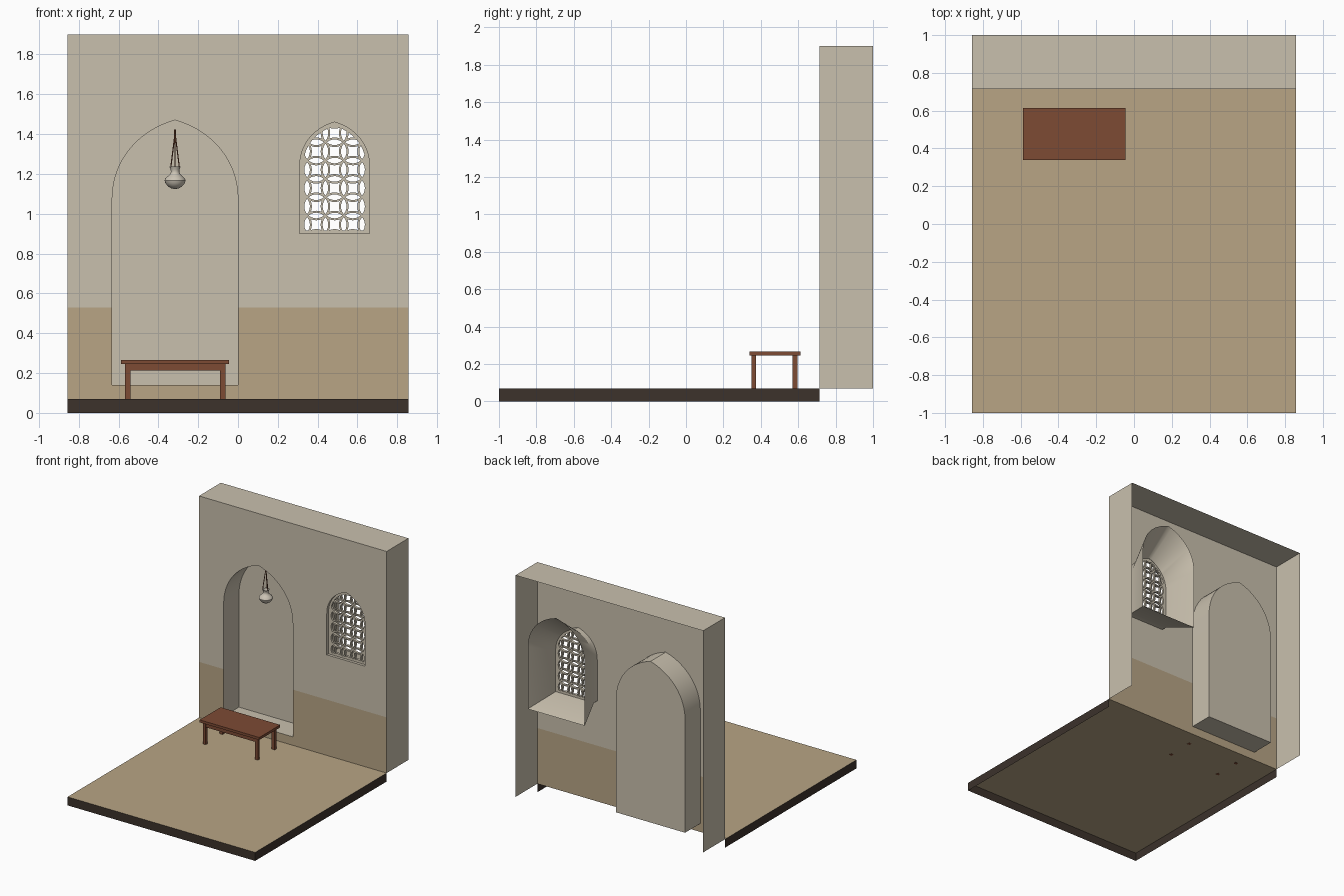
import bpy, bmesh, math
from mathutils import Vector

if "Cube" in bpy.data.objects:
    bpy.data.objects.remove(bpy.data.objects["Cube"])


def material(name, rgb):
    m = bpy.data.materials.new(name)
    m.diffuse_color = (*rgb, 1)
    m.use_nodes = True
    m.node_tree.nodes["Principled BSDF"].inputs["Base Color"].default_value = m.diffuse_color
    return m


PLASTER = material("pale plaster", (0.584, 0.527, 0.423))
SAND = material("sand", (0.479, 0.376, 0.235))
DARK = material("dark earth", (0.045, 0.032, 0.024))
WOOD = material("red brown wood", (0.205, 0.069, 0.034))
CLAY = material("pale clay", (0.60, 0.55, 0.46))


def finish(name, bm, mat, smooth=False):
    me = bpy.data.meshes.new(name)
    bm.to_mesh(me)
    bm.free()
    ob = bpy.data.objects.new(name, me)
    bpy.context.collection.objects.link(ob)
    me.materials.append(mat)
    if smooth:
        bpy.ops.object.select_all(action='DESELECT')
        bpy.context.view_layer.objects.active = ob
        ob.select_set(True)
        bpy.ops.object.shade_smooth_by_angle(angle=math.radians(30))
    return ob


def fill(bm, loops, y, facing=-1):
    """Flat upright sheet at depth y; loops after the first are holes."""
    edges = []
    for loop in loops:
        vs = [bm.verts.new((x, y, z)) for x, z in loop]
        edges += [bm.edges.new((vs[i - 1], vs[i])) for i in range(len(vs))]
    res = bmesh.ops.triangle_fill(bm, use_beauty=True, edges=edges, normal=(0, facing, 0))
    for f in res["geom"]:
        if isinstance(f, bmesh.types.BMFace):
            f.normal_update()
            if f.normal.y * facing < 0:
                f.normal_flip()


def loft(bm, a, ya, b, yb, inward=True):
    """Band of quads joining two matching outlines."""
    va = [bm.verts.new((x, ya, z)) for x, z in a]
    vb = [bm.verts.new((x, yb, z)) for x, z in b]
    for i in range(len(a)):
        q = (va[i - 1], va[i], vb[i], vb[i - 1])
        bm.faces.new(q if inward else q[::-1])


def quads(name, faces, mat):
    bm = bmesh.new()
    for f in faces:
        bm.faces.new([bm.verts.new(p) for p in f])
    return finish(name, bm, mat)


def arch(cx, hw, z0, zs, zt, n=14):
    """Pointed arch outline, counterclockwise seen from the front."""
    rise, half = zt - zs, []
    for i in range(n + 1):
        t = i / n
        s = 1 - t
        half.append((hw * (s**3 + 3*s*s*t + 3*s*t*t*0.55),
                     s**3*zs + 3*s*s*t*(zs + 0.52*rise) + 3*s*t*t*(zt - 0.12*rise) + t**3*zt))
    return ([(cx - hw, z0), (cx + hw, z0)] + [(cx + x, z) for x, z in half]
            + [(cx - x, z) for x, z in reversed(half[:-1])])


W, F, T = 0.857, 0.715, 0.07      # half width, wall front, floor height
BAND, TOP = 0.53, 1.9

# Floor: open underneath and at the back
quads("floor_top", [[(-W, -1, T), (W, -1, T), (W, F, T), (-W, F, T)]], SAND)
quads("floor_rim", [[(-W, -1, 0), (W, -1, 0), (W, -1, T), (-W, -1, T)],
                    [(W, -1, 0), (W, F, 0), (W, F, T), (W, -1, T)],
                    [(-W, F, 0), (-W, -1, 0), (-W, -1, T), (-W, F, T)]], DARK)

# Wall shell: front with openings, top and ends
NX, NH = -0.316, 0.316
niche = arch(NX, NH, 0.14, 1.07, 1.47)
CX = 0.485
win = arch(CX, 0.175, 0.90, 1.24, 1.46)
L, R = NX - NH, NX + NH
upper = ([(-W, BAND), (L, BAND)] + niche[2:][::-1] + [(R, BAND), (W, BAND), (W, TOP), (-W, TOP)])
bm = bmesh.new()
fill(bm, [upper, win], F)
finish("wall_front_upper", bm, PLASTER)
bm = bmesh.new()
fill(bm, [[(-W, T), (W, T), (W, BAND), (R, BAND), (R, 0.14), (L, 0.14), (L, BAND), (-W, BAND)]], F)
finish("wall_front_dado", bm, SAND)
quads("wall_top_and_ends", [[(-W, F, TOP), (W, F, TOP), (W, 1, TOP), (-W, 1, TOP)],
                            [(W, F, T), (W, 1, T), (W, 1, TOP), (W, F, TOP)],
                            [(-W, 1, T), (-W, F, T), (-W, F, TOP), (-W, 1, TOP)]], PLASTER)

# Blind niche
bm = bmesh.new()
loft(bm, niche, F, niche, 0.915)
fill(bm, [niche], 0.915)
bmesh.ops.remove_doubles(bm, verts=bm.verts, dist=1e-5)
finish("niche", bm, PLASTER, True)

# Window reveal, splayed towards the back
bm = bmesh.new()
loft(bm, win, F, win, 0.76)
loft(bm, win, 0.76, arch(CX, 0.26, 0.826, 1.34, 1.645), 1.0)
bmesh.ops.remove_doubles(bm, verts=bm.verts, dist=1e-5)
finish("window_reveal", bm, PLASTER, True)


# Window lattice of overlapping circles
def clip(poly, clipper):
    for i in range(len(clipper)):
        (ax, az), (bx, bz) = clipper[i - 1], clipper[i]
        side = lambda p: (bx - ax) * (p[1] - az) - (bz - az) * (p[0] - ax)
        out = []
        for j in range(len(poly)):
            p, q = poly[j - 1], poly[j]
            sp, sq = side(p), side(q)
            if (sp >= 0) != (sq >= 0):
                t = sp / (sp - sq)
                out.append((p[0] + t * (q[0] - p[0]), p[1] + t * (q[1] - p[1])))
            if sq >= 0:
                out.append(q)
        poly = out
        if len(poly) < 3:
            return []
    return poly


def area(p):
    return abs(sum(p[i-1][0]*p[i][1] - p[i][0]*p[i-1][1] for i in range(len(p)))) / 2


P, STRIP = 0.092, 0.010
ri, ro = P / math.sqrt(2) - STRIP / 2, P / math.sqrt(2) + STRIP / 2


def turned(pts, k):
    for _ in range(k):
        pts = [(-z, x) for x, z in pts]
    return pts


a = math.acos(P / 2 / ri)
lens = [(ri * math.cos(-a + 2*a*i/6) - P/2, ri * math.sin(-a + 2*a*i/6)) for i in range(6)]
lens += [(-x, -z) for x, z in lens]
d = (P - math.sqrt(2*ro*ro - P*P)) / 2
b = math.asin(d / ro)
bow = [(P - ro * math.cos(-b + 2*b*i/4), ro * math.sin(-b + 2*b*i/4)) for i in range(4)]
star = [p for k in range(4) for p in turned(bow, k)]

inner = arch(CX, 0.158, 0.917, 1.24, 1.44)
holes = []
for row in range(7):
    for col in range(-2, 3):
        x, z = CX + col * P, 0.945 + row * P
        for shape, sx, sz in ((star, x, z), (lens, x - P/2, z), (turned(lens, 1), x, z - P/2)):
            h = clip([(px + sx, pz + sz) for px, pz in shape], inner)
            h = [p for i, p in enumerate(h) if math.dist(p, h[i - 1]) > 1e-4]
            if len(h) > 2 and area(h) > 1.2e-4:
                holes.append(h)
bm = bmesh.new()
Y0, Y1 = 0.738, 0.758
fill(bm, [win] + holes, Y0, -1)
fill(bm, [win] + holes, Y1, 1)
for h in holes:
    loft(bm, h, Y0, h, Y1)
finish("window_lattice", bm, PLASTER)


# Bench
def box(name, x0, x1, y0, y1, z0, z1, mat):
    bm = bmesh.new()
    bmesh.ops.create_cube(bm, size=1)
    for v in bm.verts:
        v.co = ((x0 + x1)/2 + v.co.x*(x1 - x0), (y0 + y1)/2 + v.co.y*(y1 - y0), (z0 + z1)/2 + v.co.z*(z1 - z0))
    return finish(name, bm, mat)


box("bench_top", -0.588, -0.044, 0.34, 0.613, 0.245, 0.266, WOOD)
for side, y in (("front", 0.35), ("back", 0.57)):
    box(side + "_rail", -0.55, -0.08, y + 0.004, y + 0.021, 0.212, 0.245, WOOD)
    for end, x in (("left", -0.567), ("right", -0.091)):
        box(f"{side}_{end}_leg", x, x + 0.027, y, y + 0.025, 0.069, 0.245, WOOD)

# Hanging lamp: turned bowl and three cords
LX, LY = NX, 0.815
profile = [(0, 1.124), (0.018, 1.127), (0.036, 1.138), (0.049, 1.154), (0.053, 1.168), (0.048, 1.179),
           (0.035, 1.19), (0.025, 1.2), (0.021, 1.21), (0.022, 1.222), (0.028, 1.236), (0.024, 1.236), (0.018, 1.215)]
N = 24
bm = bmesh.new()
rings = [[bm.verts.new((LX + r*math.cos(2*math.pi*i/N), LY + r*math.sin(2*math.pi*i/N), z))
          for i in range(N)] for r, z in profile]
for lo, hi in zip(rings, rings[1:]):
    for i in range(N):
        bm.faces.new((lo[i - 1], lo[i], hi[i], hi[i - 1]))
bm.faces.new(rings[-1])
bmesh.ops.remove_doubles(bm, verts=bm.verts, dist=1e-5)
finish("lamp_bowl", bm, CLAY, True)


def rod(name, p, q, r):
    p, q = Vector(p), Vector(q)
    bm = bmesh.new()
    bmesh.ops.create_cone(bm, cap_ends=True, segments=8, radius1=r, radius2=r, depth=(q - p).length)
    rot = (q - p).to_track_quat('Z', 'Y')
    for v in bm.verts:
        v.co = rot @ v.co + (p + q) / 2
    finish(name, bm, WOOD, True)


for k in range(3):
    t = math.radians(-30 + 120 * k)
    rod(f"lamp_cord_{k + 1}", (LX + 0.025*math.cos(t), LY + 0.025*math.sin(t), 1.232), (LX, LY, 1.405), 0.003)
rod("lamp_knot", (LX, LY, 1.385), (LX, LY, 1.422), 0.0045)
